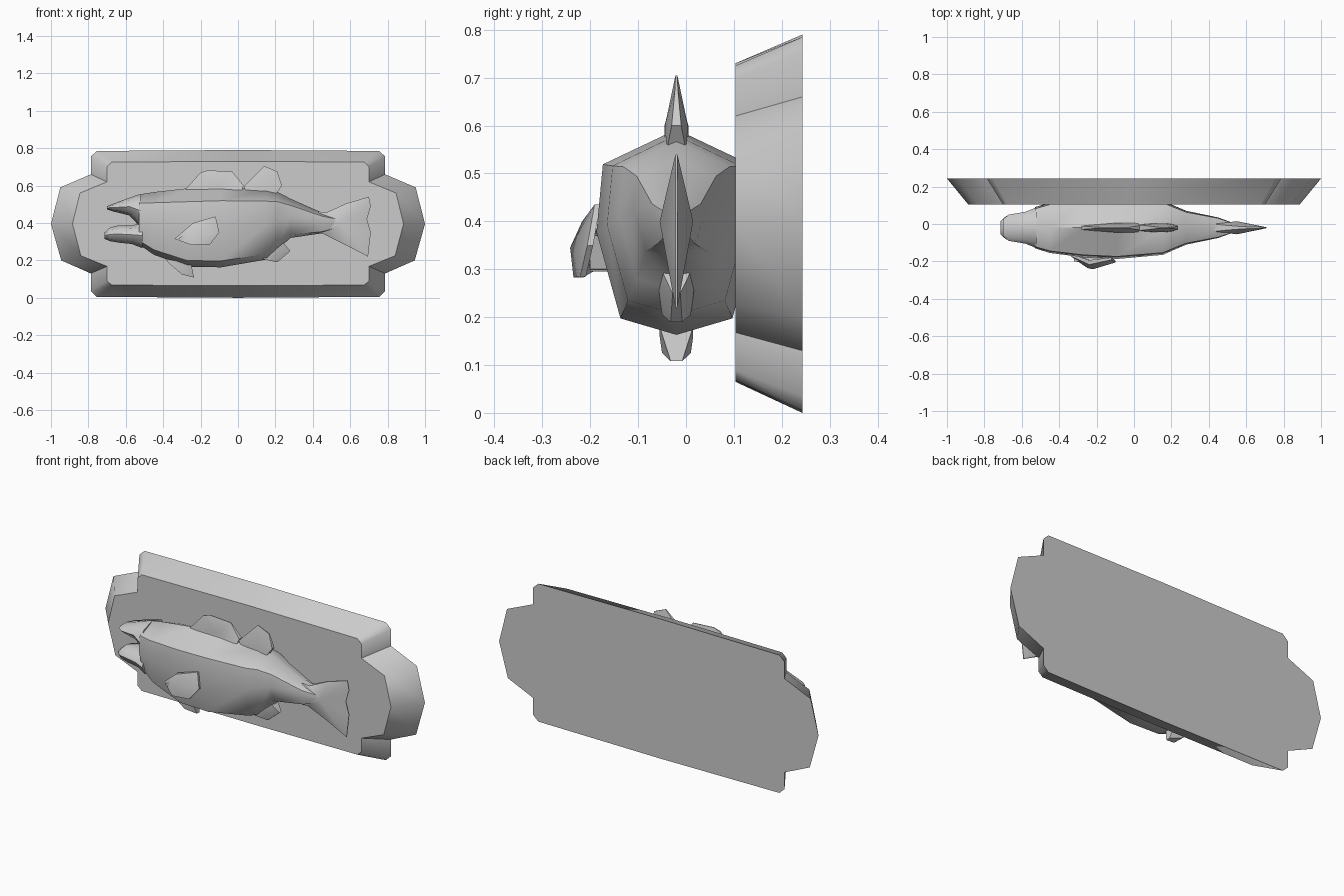
import bpy, bmesh, math

if "Cube" in bpy.data.objects:
    bpy.data.objects.remove(bpy.data.objects["Cube"])

grey = bpy.data.materials.new("plain grey")
grey.use_nodes = True
colour = (0.6, 0.6, 0.6, 1)
grey.diffuse_color = colour
grey.node_tree.nodes["Principled BSDF"].inputs["Base Color"].default_value = colour

MID = -0.02  # middle plane of the fish


def finish(name, bm, angle):
    bmesh.ops.recalc_face_normals(bm, faces=bm.faces)
    mesh = bpy.data.meshes.new(name)
    bm.to_mesh(mesh)
    bm.free()
    mesh.materials.append(grey)
    mesh.shade_smooth()
    mesh.set_sharp_from_angle(angle=math.radians(angle))
    ob = bpy.data.objects.new(name, mesh)
    bpy.context.collection.objects.link(ob)
    return ob


def bridge(bm, a, b):
    for i in range(len(a)):
        j = (i + 1) % len(a)
        bm.faces.new((a[i], a[j], b[j], b[i]))


def loft(name, stations, section):
    """Rings along x; each station is x, bottom, top, half width."""
    bm = bmesh.new()
    ring = section + [(-u, v) for u, v in reversed(section[1:-1])]
    rings = [[bm.verts.new((x, MID + u * w, lo + v * (hi - lo))) for u, v in ring]
             for x, lo, hi, w in stations]
    for a, b in zip(rings, rings[1:]):
        bridge(bm, a, b)
    bm.faces.new(rings[0])
    bm.faces.new(rings[-1])
    return finish(name, bm, 50)


def fin(name, outline, middle, angle=50):
    """Tapering plate; each point is x, y, z, half thickness."""
    bm = bmesh.new()
    sides = []
    for s in (-1, 1):
        rim = [bm.verts.new((x, y + s * t, z)) for x, y, z, t in outline]
        x, y, z, t = middle
        hub = bm.verts.new((x, y + s * t, z))
        for i in range(len(rim)):
            bm.faces.new((rim[i], rim[(i + 1) % len(rim)], hub))
        sides.append(rim)
    bridge(bm, *sides)
    return finish(name, bm, angle)


def median_fin(name, outline, middle):
    return fin(name, [(x, MID, z, t) for x, z, t in outline],
               (middle[0], MID, middle[1], middle[2]))


# Plaque: notched outline, mirrored left to right, flaring towards the back
front_half = [(0, .73), (.675, .725), (.70, .70), (.70, .62), (.845, .56), (.885, .395),
              (.84, .225), (.70, .168), (.70, .09), (.675, .068), (0, .065)]
back_half = [(0, .79), (.755, .785), (.787, .755), (.787, .66), (.95, .59), (1, .395),
             (.945, .2), (.787, .13), (.787, .035), (.755, .005), (0, 0)]
bm = bmesh.new()
loops = []
for half, y in ((front_half, .103), (back_half, .243)):
    full = half + [(-x, z) for x, z in reversed(half[1:-1])]
    loops.append([bm.verts.new((x, y, z)) for x, z in full])
    bm.faces.new(loops[-1])
bridge(bm, *loops)
finish("plaque", bm, 50)

# Body and open jaws
flank = [(0, 1), (.92, .83), (1, .5), (.7, .08), (0, 0)]
loft("body", [(-.53, .285, .552, .11), (-.45, .23, .565, .135), (-.27, .165, .585, .158),
              (-.09, .163, .592, .167), (.155, .205, .58, .145), (.21, .255, .567, .12),
              (.28, .32, .53, .09), (.45, .345, .455, .055), (.56, .38, .42, .015)], flank)
jaw = [(0, 1), (.75, .85), (1, .5), (.75, .15), (0, 0)]
loft("upper_jaw", [(-.70, .472, .49, .045), (-.67, .462, .502, .07),
                   (-.58, .44, .535, .085), (-.52, .375, .556, .11)], jaw)
loft("lower_jaw", [(-.713, .315, .35, .035), (-.685, .303, .375, .062), (-.64, .295, .387, .075),
                   (-.57, .288, .387, .085), (-.51, .265, .40, .11)], jaw)

# Fins on the middle plane
median_fin("tail_fin", [(.43, .462, .02), (.47, .455, .015), (.58, .505, .006), (.70, .54, .002),
                        (.71, .49, .002), (.69, .42, .002), (.71, .35, .002), (.695, .22, .002),
                        (.57, .285, .006), (.46, .34, .015), (.43, .34, .02)], (.55, .40, .035))
median_fin("front_dorsal_fin", [(-.29, .57, .01), (-.20, .67, .003), (-.16, .682, .002),
                                (-.03, .674, .002), (.03, .60, .012), (.02, .57, .025)],
           (-.10, .60, .025))
median_fin("rear_dorsal_fin", [(.03, .595, .015), (.14, .705, .002), (.21, .675, .003),
                               (.235, .60, .01), (.2, .55, .02), (.05, .56, .02)],
           (.15, .60, .024))
median_fin("pelvic_fin", [(-.39, .21, .035), (-.37, .185, .035), (-.30, .125, .03),
                          (-.235, .108, .012), (-.25, .18, .035)], (-.29, .16, .035))
median_fin("anal_fin", [(.11, .22, .03), (.14, .205, .03), (.21, .19, .012), (.28, .25, .008),
                        (.25, .285, .025), (.2, .33, .04)], (.20, .25, .036))

# Paired side fins, flaring out from the flanks
for side, label in ((-1, "right"), (1, "left")):
    points = [(-.34, .145, .315, .006), (-.24, .185, .40, .012), (-.12, .165, .435, .006),
              (-.10, .18, .35, .006), (-.15, .195, .285, .006), (-.25, .205, .283, .01)]
    fin(label + "_pectoral_fin", [(x, MID + side * d, z, t) for x, d, z, t in points],
        (-.22, MID + side * .2, .345, .022))
    # Root joining the fin to the flank
    fin(label + "_pectoral_root", [(x, MID + side * .15, z, .03) for x, z in
                                   ((-.32, .315), (-.24, .38), (-.15, .37), (-.17, .30), (-.25, .295))],
        (-.23, MID + side * .16, .335, .03))
